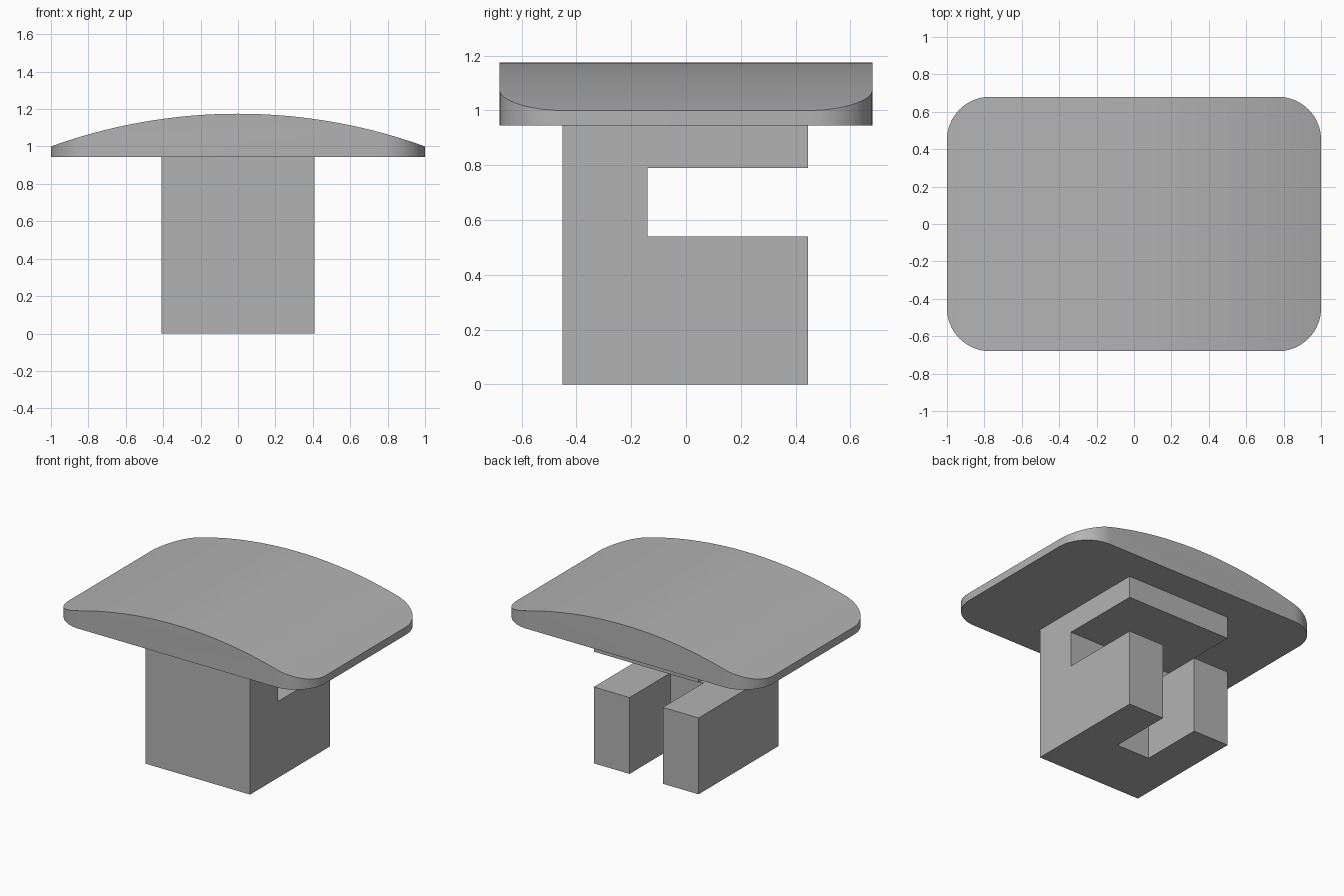
import bpy, bmesh, math
from mathutils import Vector

cube = bpy.data.objects.get("Cube")
if cube:
    bpy.data.objects.remove(cube)

grey = bpy.data.materials.new("plain grey")
grey.use_nodes = True
COLOUR = (0.45, 0.45, 0.45, 1)
grey.diffuse_color = COLOUR
grey.node_tree.nodes["Principled BSDF"].inputs["Base Color"].default_value = COLOUR


def prism(name, points, offset):
    """Closed solid made by sweeping a flat outline along an offset."""
    bm = bmesh.new()
    face = bm.faces.new([bm.verts.new(p) for p in points])
    swept = bmesh.ops.extrude_face_region(bm, geom=[face])["geom"]
    moved = [v for v in swept if isinstance(v, bmesh.types.BMVert)]
    bmesh.ops.translate(bm, verts=moved, vec=Vector(offset))
    bmesh.ops.recalc_face_normals(bm, faces=bm.faces)
    mesh = bpy.data.meshes.new(name)
    bm.to_mesh(mesh)
    bm.free()
    mesh.materials.append(grey)
    obj = bpy.data.objects.new(name, mesh)
    bpy.context.collection.objects.link(obj)
    return obj


def combine(obj, cutter, operation):
    """Apply a boolean and discard the cutter."""
    cutter.hide_render = True
    mod = obj.modifiers.new("cut", "BOOLEAN")
    mod.object, mod.operation, mod.solver = cutter, operation, "EXACT"
    bpy.ops.object.select_all(action="DESELECT")
    bpy.context.view_layer.objects.active = obj
    obj.select_set(True)
    bpy.ops.object.modifier_apply(modifier=mod.name)
    bpy.data.objects.remove(cutter)


# Stem: side profile with a horizontal slot open to the back
HALF, FRONT, BACK, TOP = 0.41, -0.45, 0.445, 0.945
side = [(FRONT, 0), (BACK, 0), (BACK, 0.54), (-0.14, 0.54),
        (-0.14, 0.79), (BACK, 0.79), (BACK, TOP), (FRONT, TOP)]
stem = prism("stem", [(-HALF, y, z) for y, z in side], (2 * HALF, 0, 0))

# Vertical slot through the lower back of the stem
slot = [(-0.13, -0.01), (0.13, -0.01), (0.13, 0.6), (-0.13, 0.6)]
combine(stem, prism("slot_cutter", [(x, y, -0.1) for x, y in slot], (0, 0, 0.75)),
        "DIFFERENCE")

# Cap: rounded rectangle, trimmed by a shallow arch
LENGTH, DEPTH, RADIUS, STEPS = 1.0, 0.68, 0.23, 16
outline = []
for corner, (sx, sy) in enumerate([(1, 1), (-1, 1), (-1, -1), (1, -1)]):
    for i in range(STEPS + 1):
        a = math.radians(90) * (corner + i / STEPS)
        outline.append((sx * (LENGTH - RADIUS) + RADIUS * math.cos(a),
                        sy * (DEPTH - RADIUS) + RADIUS * math.sin(a), TOP))
cap = prism("cap", outline, (0, 0, 0.5))

RISE, EDGE = 0.175, 1.0
bend = (LENGTH ** 2 + RISE ** 2) / (2 * RISE)
arch = [(1.1, -1, 0.5), (-1.1, -1, 0.5)]
for i in range(49):
    x = -1.1 + 2.2 * i / 48
    arch.append((x, -1, EDGE + RISE - bend + math.sqrt(bend ** 2 - x ** 2)))
combine(cap, prism("arch_cutter", arch, (0, 2, 0)), "INTERSECT")
bpy.ops.object.shade_smooth_by_angle(angle=math.radians(30))
